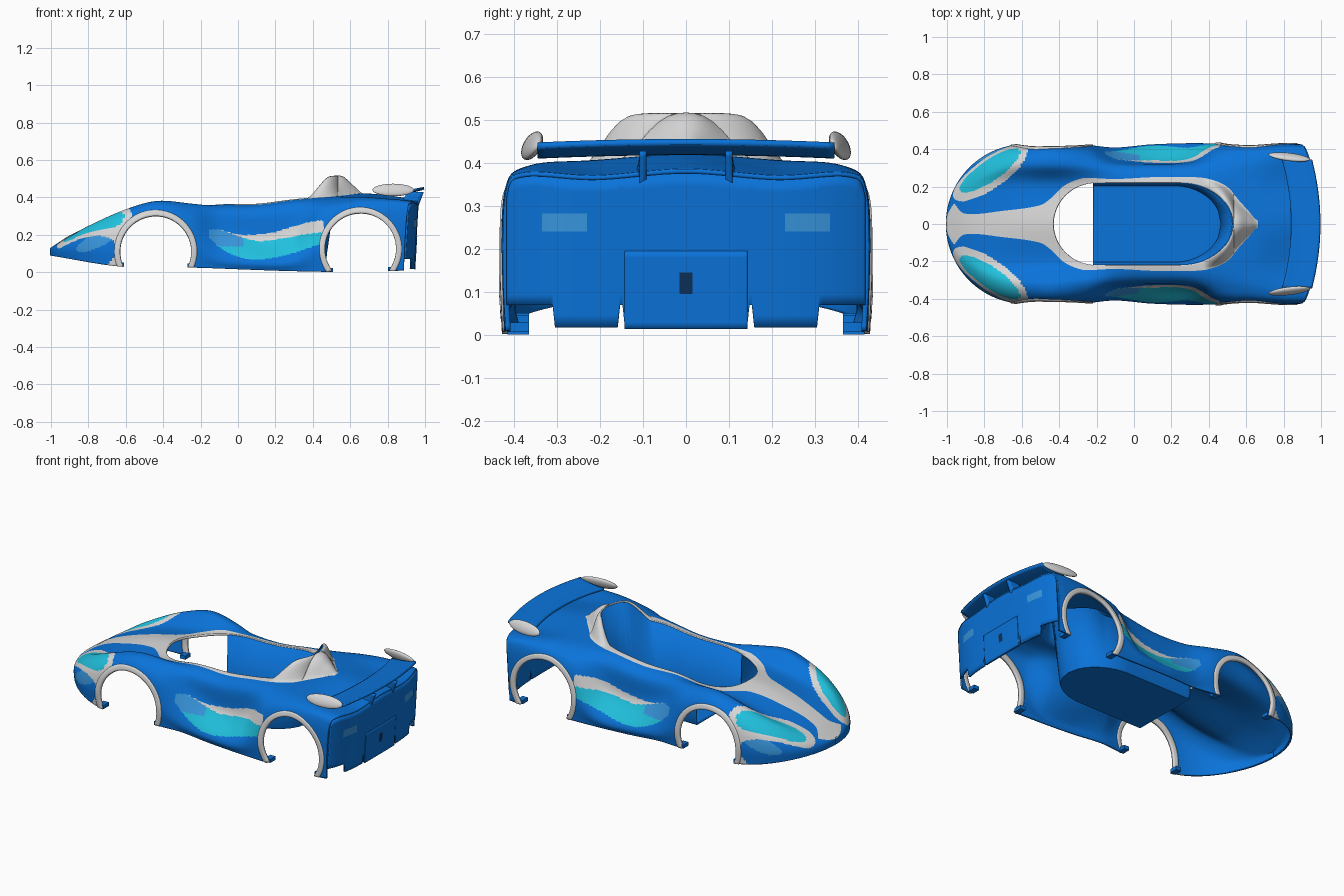
import bpy, bmesh, math
from mathutils import Vector

cube = bpy.data.objects.get("Cube")
if cube:
    bpy.data.objects.remove(cube, do_unlink=True)


def material(name, rgb):
    m = bpy.data.materials.new(name)
    m.use_nodes = True
    m.diffuse_color = (*rgb, 1)
    m.node_tree.nodes["Principled BSDF"].inputs["Base Color"].default_value = (*rgb, 1)
    return m


MATS = [material("body blue", (0.003, 0.172, 0.7)), material("pale grey", (0.68, 0.68, 0.68)),
        material("cyan", (0.015, 0.53, 0.73)), material("light blue", (0.04, 0.31, 0.74)),
        material("dark navy", (0.004, 0.03, 0.1))]
BLUE, GREY, CYAN, LIGHT, NAVY = range(5)


def smooth(pts, x, col=1):
    """Smooth curve through table rows, sampled at x."""
    x = min(max(x, pts[0][0]), pts[-1][0])
    i = max(k for k in range(len(pts) - 1) if pts[k][0] <= x)

    def slope(k):
        a, b = pts[max(k - 1, 0)], pts[min(k + 1, len(pts) - 1)]
        return (b[col] - a[col]) / (b[0] - a[0])
    h = pts[i + 1][0] - pts[i][0]
    t = (x - pts[i][0]) / h
    a, b = pts[i][col], pts[i + 1][col]
    return (a * (1 + 2 * t) * (1 - t) ** 2 + b * t * t * (3 - 2 * t)
            + h * t * (1 - t) * (slope(i) * (1 - t) - slope(i + 1) * t))


def build(name, grids, rule, thick=0.0):
    """Sheet object from grids of points; rule gives each face its colour, None removes it."""
    bm = bmesh.new()
    for g in grids:
        vs = [[bm.verts.new(p) for p in row] for row in g]
        for a, b in zip(vs, vs[1:]):
            for j in range(len(a) - 1):
                quad = (a[j], b[j], b[j + 1], a[j + 1])
                c = sum((v.co for v in quad), Vector()) / 4
                m = rule(c, j) if callable(rule) else rule
                if m is not None:
                    bm.faces.new(quad).material_index = m
    bmesh.ops.delete(bm, geom=[v for v in bm.verts if not v.link_faces], context='VERTS')
    bmesh.ops.remove_doubles(bm, verts=bm.verts, dist=0.0004)
    bmesh.ops.recalc_face_normals(bm, faces=bm.faces)
    if sum(f.normal.z * f.calc_area() for f in bm.faces) < 0:
        bmesh.ops.reverse_faces(bm, faces=bm.faces)
    return finish(name, bm, thick)


def finish(name, bm, thick=0.0):
    me = bpy.data.meshes.new(name)
    bm.to_mesh(me)
    bm.free()
    for m in MATS:
        me.materials.append(m)
    ob = bpy.data.objects.new(name, me)
    bpy.context.collection.objects.link(ob)
    bpy.ops.object.select_all(action='DESELECT')
    ob.select_set(True)
    bpy.context.view_layer.objects.active = ob
    bpy.ops.object.shade_smooth_by_angle(angle=math.radians(40))
    if thick:
        mod = ob.modifiers.new("thickness", 'SOLIDIFY')
        mod.thickness, mod.offset = thick, 0
    return ob


def mirrored(grid):
    return [grid, [[(x, -y, z) for x, y, z in row] for row in grid]]


def span(a, b, n):
    return [a + (b - a) * i / n for i in range(n + 1)]


# Section table: x, centre z, mid z, fender y share, fender z, shoulder y share, shoulder z, flank z
BODY = [(-1, .125, .125, .8, .12, .95, .112, .10), (-.9, .19, .185, .75, .18, .93, .155, .12),
        (-.8, .235, .23, .75, .24, .93, .2, .13), (-.6, .295, .28, .76, .33, .94, .28, .15),
        (-.43, .325, .31, .76, .375, .95, .33, .16), (-.25, .345, .335, .76, .36, .94, .29, .15),
        (-.1, .358, .358, .75, .335, .85, .235, .085), (.1, .358, .362, .73, .32, .79, .18, .062),
        (.3, .37, .385, .73, .345, .805, .2, .07), (.45, .39, .395, .77, .37, .93, .3, .14),
        (.65, .415, .4, .82, .39, .96, .335, .16), (.8, .405, .38, .87, .385, .98, .335, .16),
        (.96, .38, .365, .89, .372, .985, .33, .16)]
WIDTH = [(-.58, .42), (-.25, .415), (-.1, .4), (.1, .415), (.45, .424), (.8, .424), (.96, .42)]
BOTTOM = [(-1, .09), (-.62, .03), (-.24, .025), (.5, .002), (.84, .008), (.96, .01)]
RIM = [(-1, .2), (-.95, .1), (-.9, .055), (-.7, .07), (-.5, .1), (-.44, .14), (-.38, .2), (-.3, .24),
       (-.2, .255), (0, .25), (.3, .25), (.4, .24), (.5, .195), (.56, .125), (.61, .07), (.66, .02), (1, .02)]
HUMP = [(-1, 0), (.37, 0), (.4, .02), (.44, .065), (.48, .105), (.52, .11), (.56, .1), (.61, .05),
        (.67, 0), (1, 0)]
ARCHES = [("front", -.44, .11, 25), ("rear", .655, .125, 37)]
RADIUS, BAND = .19, .03


def half_width(x):
    if x < -.58:
        return max(.004, .42 * math.sqrt(max(0, 1 - ((x + .58) / .42) ** 2)))
    return smooth(WIDTH, x)


def section(x):
    """Half cross-section from the centreline down to the sill."""
    w = half_width(x)
    zc, zm, a, zf, b, zs, zk = (smooth(BODY, x, c) for c in range(1, 8))
    key = [(0, zc), (.5 * w, zm), (a * w, zf), (b * w, zs), (w, zk), (.985 * w, smooth(BOTTOM, x))]
    key = [(-key[1][0], key[1][1])] + key + [(2 * key[5][0] - w, 2 * key[5][1] - zk)]
    pts = []
    for p0, p1, p2, p3 in zip(key, key[1:], key[2:], key[3:]):
        for t in span(0, 1, 14)[:-1]:
            pts.append(tuple(.5 * (2 * q + (r - p) * t + (2 * p - 5 * q + 4 * r - s) * t * t
                             + (3 * q - p - 3 * r + s) * t ** 3) for p, q, r, s in zip(p0, p1, p2, p3)))
    return pts + [key[6]]


def crossing(pts, value, axis):
    """Other coordinate where the section first passes the value on the axis."""
    for p, q in zip(pts, pts[1:]):
        lo, hi = p[axis], q[axis]
        if lo != hi and min(lo, hi) <= value <= max(lo, hi):
            t = (value - lo) / (hi - lo)
            return p[1 - axis] + t * (q[1 - axis] - p[1 - axis])
    return pts[-1][1 - axis]


def opening(x):
    """Half-width of the cockpit hole."""
    d = (x + .2) / .23 if x < -.2 else max(0, x - .25) / .28
    return .22 * math.sqrt(max(0, 1 - d * d))


def bend(x, y, z):
    """Round the tail in plan and lean it forward below."""
    k = min(max((x - .86) / .1, 0), 1)
    return (x - k * (.055 * (abs(y) / .42) ** 4 + .022 * (1 - z / .37)), y, z)


def resample(pts, n):
    run = [0]
    for p, q in zip(pts, pts[1:]):
        run.append(run[-1] + math.dist(p, q))
    out, i = [], 0
    for d in span(0, run[-1], n):
        while i < len(pts) - 2 and run[i + 1] < d:
            i += 1
        t = min(1, (d - run[i]) / max(run[i + 1] - run[i], 1e-9))
        out.append(tuple(a + (b - a) * t for a, b in zip(pts[i], pts[i + 1])))
    return out


# Body shell: rim strip around the cockpit, rising into the headrest, plus outer skin
STRIP, SKIN = 8, 66


def shell_row(x):
    pts, w, y0 = section(x), half_width(x), opening(x)
    rim = min(max(smooth(RIM, x), y0 + .012), .6 * w)
    row = []
    for t in span(0, 1, STRIP):
        y, s = y0 + (rim - y0) * t, t ** 1.3
        lift = max(0, smooth(HUMP, x)) * (1 - s * s * (3 - 2 * s))
        row.append((y, crossing(pts, y, 0) + lift))
    outer = [row[-1]] + [p for p in pts if p[0] > rim + .0005]
    row += resample(outer, SKIN)[1:]
    return [bend(x, y, z) for y, z in row]


def in_ellipse(u, v, cu, cv, a, b, deg):
    c, s = math.cos(math.radians(deg)), math.sin(math.radians(deg))
    du, dv = u - cu, v - cv
    return ((du * c + dv * s) / a) ** 2 + ((dv * c - du * s) / b) ** 2 < 1


# Flank swoosh: x, top of grey, grey-cyan line, bottom of cyan
SWOOSH = [(-.16, .225, .225, .19), (-.1, .225, .225, .13), (0, .2, .19, .08), (.1, .2, .165, .065),
          (.2, .215, .172, .075), (.3, .245, .19, .1), (.4, .27, .207, .135), (.46, .275, .213, .15)]


def paint(c, j):
    x, y, z = c.x, abs(c.y), c.z
    if y > .3 and any(math.hypot(x - cx, z - cz) < RADIUS + .014 for _, cx, cz, _ in ARCHES):
        return None
    if j < STRIP:
        return GREY if x < .66 else BLUE
    if x < -.55:
        if in_ellipse(x, y, -.768, .283, .19, .053, 34):
            return CYAN
        if in_ellipse(x, y, -.765, .27, .235, .078, 35):
            return GREY
        if y > .2 and in_ellipse(x, z, -.75, .168, .12, .036, 25):
            return LIGHT
    if y > .27 and -.16 < x < .46:
        top, mid, low = (smooth(SWOOSH, x, k) for k in (1, 2, 3))
        if mid < z < top:
            return GREY
        if low < z <= mid:
            return LIGHT if x < .03 and z > .135 else CYAN
    return BLUE


stations = [-1 + .42 * (1 - math.cos(math.radians(a))) for a in span(0, 90, 56)]
stations += span(-.58, .96, 200)[1:]
stations += [s + d for s in (-.43, .53) for d in (-.001, 0, .001, .003, -.003)]
shell = build("body_shell", mirrored([shell_row(x) for x in sorted(stations)]), paint, .012)
shell.modifiers["thickness"].material_offset = -NAVY  # the inside stays blue

# Wheel arch trims and the tabs at their feet
for end, cx, cz, dip in ARCHES:
    trim = []
    for a in span(-dip, 180 + dip, 60):
        row = []
        for r in span(RADIUS, RADIUS + BAND, 3):
            x = cx + r * math.cos(math.radians(a))
            z = max(cz + r * math.sin(math.radians(a)), smooth(BOTTOM, x))
            row.append((x, crossing(section(x)[::-1], z, 1) + .001, z))
        trim.append(row)
    build(end + "_arch_trim", mirrored(trim), GREY, .018)
    bm = bmesh.new()
    for sx in (-1, 1):
        for sy in (-1, 1):
            x = cx + sx * (RADIUS * math.cos(math.radians(dip)) + .014)
            tab = bmesh.ops.create_cube(bm, size=1)["verts"]
            bmesh.ops.scale(bm, verts=tab, vec=(.035, .05, .022))
            bmesh.ops.translate(bm, verts=tab, vec=(x, sy * .39, smooth(BOTTOM, x) + .01))
    finish(end + "_arch_tabs", bm)

# Cockpit tub, open at the front, its back wall lining the headrest
tub = []
for x in span(-.22, .53, 50):
    y, low = opening(x), -.22 + (x + .22) * .92
    z = crossing(section(x), y, 0) + max(0, smooth(HUMP, x))
    tub.append([(x, y, z), (low, y * .97, .095), (low, y * .94, .08), (low, 0, .08)])
build("cockpit_tub", mirrored(tub), BLUE, .01)


# Tail fascia and the plates on it
def tail(name, ya, yb, za, zb, colour, lift, thick=0.0):
    last, grid = section(.96), []
    for y in span(ya, yb, max(4, int((yb - ya) * 180))):
        low = za
        if za < .03 and (.145 < abs(y) < .156 or abs(y) > .305):
            low = .07
        top = min(zb, crossing(last, abs(y), 0) - .004)
        grid.append([(p[0] + lift, p[1], p[2]) for p in (bend(.96, y, z) for z in span(low, top, 12))])
    build(name, [grid], colour, thick)


tail("tail_fascia", -.415, .415, .018, 1, BLUE, 0, .012)
tail("tail_centre_panel", -.143, .143, .014, .195, BLUE, .007, .004)
tail("tail_slot", -.015, .015, .095, .145, NAVY, .011)
tail("left_tail_lamp", .23, .335, .24, .283, LIGHT, .009)
tail("right_tail_lamp", -.335, -.23, .24, .283, LIGHT, .009)

# Rear wing with its two flared struts
wing = []
for y in span(-.345, .345, 40):
    k = (y / .345) ** 2
    wing.append([(.84 - .05 * k + t * (.155 + .005 * k), y, .425 + .024 * t * t - .008 * k)
                 for t in span(0, 1, 10)])
build("rear_wing", [wing], BLUE, .014)
strut = [[(.86 + .045 * t + s * (.1 - .012 * t), .1 + .025 * (1 - t) ** 2 * (1 - s), .345 + .083 * t)
          for s in span(0, 1, 4)] for t in span(0, 1, 6)]
build("wing_struts", mirrored(strut), BLUE, .016)

# Leaf-shaped wing end plates
for side, sy in (("left", 1), ("right", -1)):
    bm = bmesh.new()
    bmesh.ops.create_uvsphere(bm, u_segments=24, v_segments=14, radius=1)
    for f in bm.faces:
        f.material_index = GREY
    ob = finish(side + "_wing_end_plate", bm)
    ob.scale = (.112, .017, .036)
    ob.rotation_euler = (sy * .45, 0, sy * -.12)
    ob.location = (.83, sy * .358, .44)
